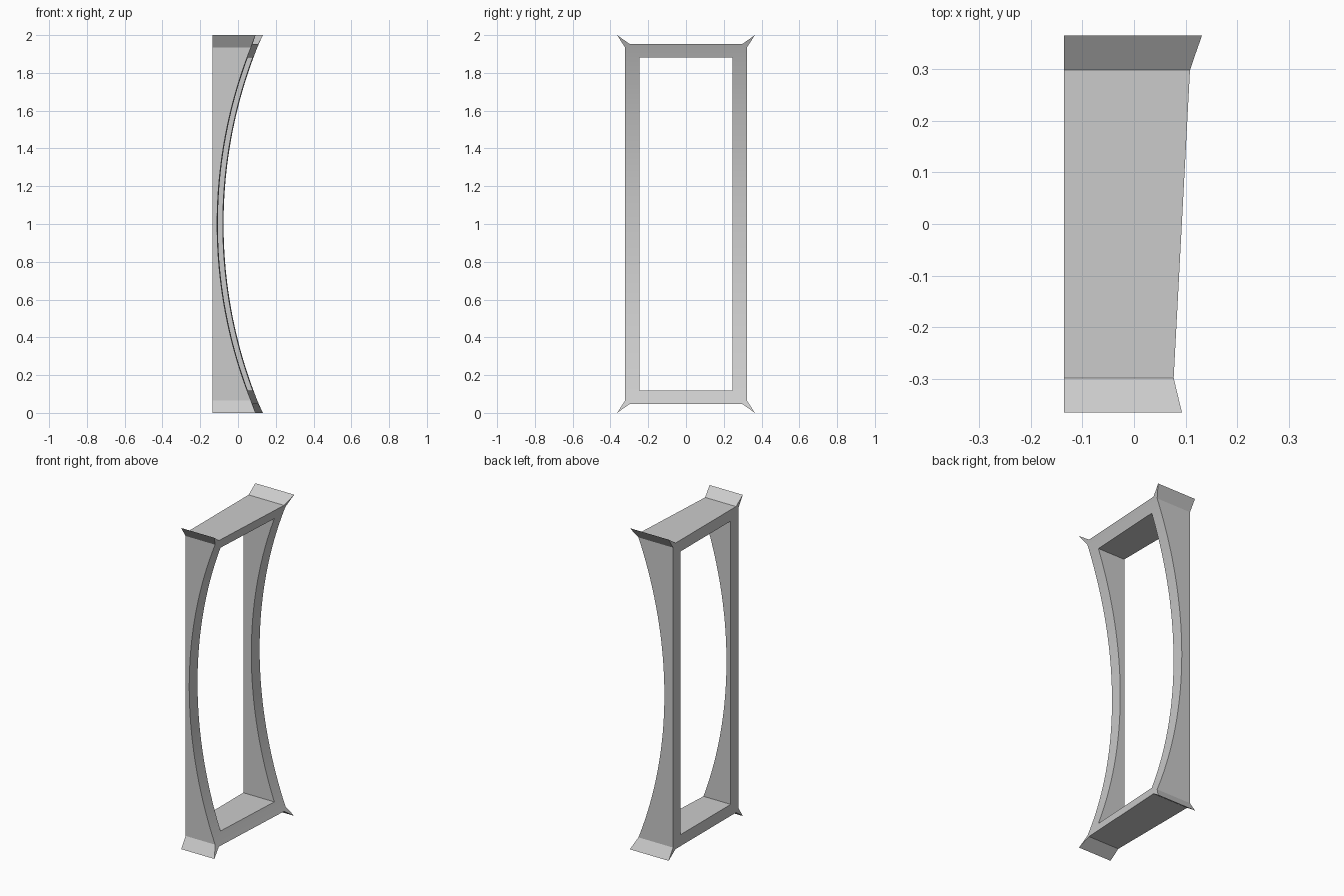
import bpy, bmesh, math
from mathutils import Matrix

cube = bpy.data.objects.get("Cube")
if cube:
    bpy.data.objects.remove(cube, do_unlink=True)

BACK, FRONT = -0.136, 0.3      # the front is trimmed by the curved cut
MID_Z = 1.0


def add_object(name, bm):
    bmesh.ops.recalc_face_normals(bm, faces=bm.faces)
    mesh = bpy.data.meshes.new(name)
    bm.to_mesh(mesh)
    bm.free()
    obj = bpy.data.objects.new(name, mesh)
    bpy.context.collection.objects.link(obj)
    return obj


def cut(target, cutter):
    cutter.hide_render = True
    mod = target.modifiers.new(cutter.name, 'BOOLEAN')
    mod.operation = 'DIFFERENCE'
    mod.solver = 'EXACT'
    mod.object = cutter
    bpy.context.view_layer.objects.active = target
    bpy.ops.object.modifier_apply(modifier=mod.name)
    bpy.data.objects.remove(cutter, do_unlink=True)


# Grey material
grey = bpy.data.materials.new("plain grey")
grey.use_nodes = True
color = (0.6, 0.6, 0.6, 1)
grey.diffuse_color = color
grey.node_tree.nodes["Principled BSDF"].inputs["Base Color"].default_value = color

# Outer block: rectangle with a pointed flare at each corner
flare = [(0.322, 0.934), (0.365, 1.0), (0.298, 0.953)]
outline = []
for sy, sz in ((1, 1), (-1, 1), (-1, -1), (1, -1)):
    corner = [(sy * y, MID_Z + sz * z) for y, z in flare]
    outline += corner if sy == sz else corner[::-1]
bm = bmesh.new()
face = bm.faces.new([bm.verts.new((BACK, y, z)) for y, z in outline])
ext = bmesh.ops.extrude_face_region(bm, geom=[face])
moved = [v for v in ext["geom"] if isinstance(v, bmesh.types.BMVert)]
bmesh.ops.translate(bm, verts=moved, vec=(FRONT - BACK, 0, 0))
frame = add_object("flared_frame", bm)

# Rectangular opening
bm = bmesh.new()
bmesh.ops.create_cube(bm, size=1, matrix=Matrix.Translation((0, 0, MID_Z))
                      @ Matrix.Diagonal((2, 0.492, 1.764, 1)))
cut(frame, add_object("opening_cutter", bm))

# Concave front: a large cylinder lying across, turned slightly
radius, hollow_x, slope = 2.536, -0.09, 0.053
bm = bmesh.new()
bmesh.ops.create_cone(bm, cap_ends=True, segments=400, radius1=radius,
                      radius2=radius, depth=3,
                      matrix=Matrix.Translation((hollow_x + radius, 0, MID_Z))
                      @ Matrix.Rotation(-math.atan(slope), 4, 'Z')
                      @ Matrix.Rotation(math.pi / 2, 4, 'X'))
cut(frame, add_object("curve_cutter", bm))

# Finish
frame.data.materials.clear()
frame.data.materials.append(grey)
for poly in frame.data.polygons:
    poly.material_index = 0
bpy.ops.object.select_all(action='DESELECT')
frame.select_set(True)
bpy.context.view_layer.objects.active = frame
bpy.ops.object.shade_smooth_by_angle(angle=math.radians(20))
